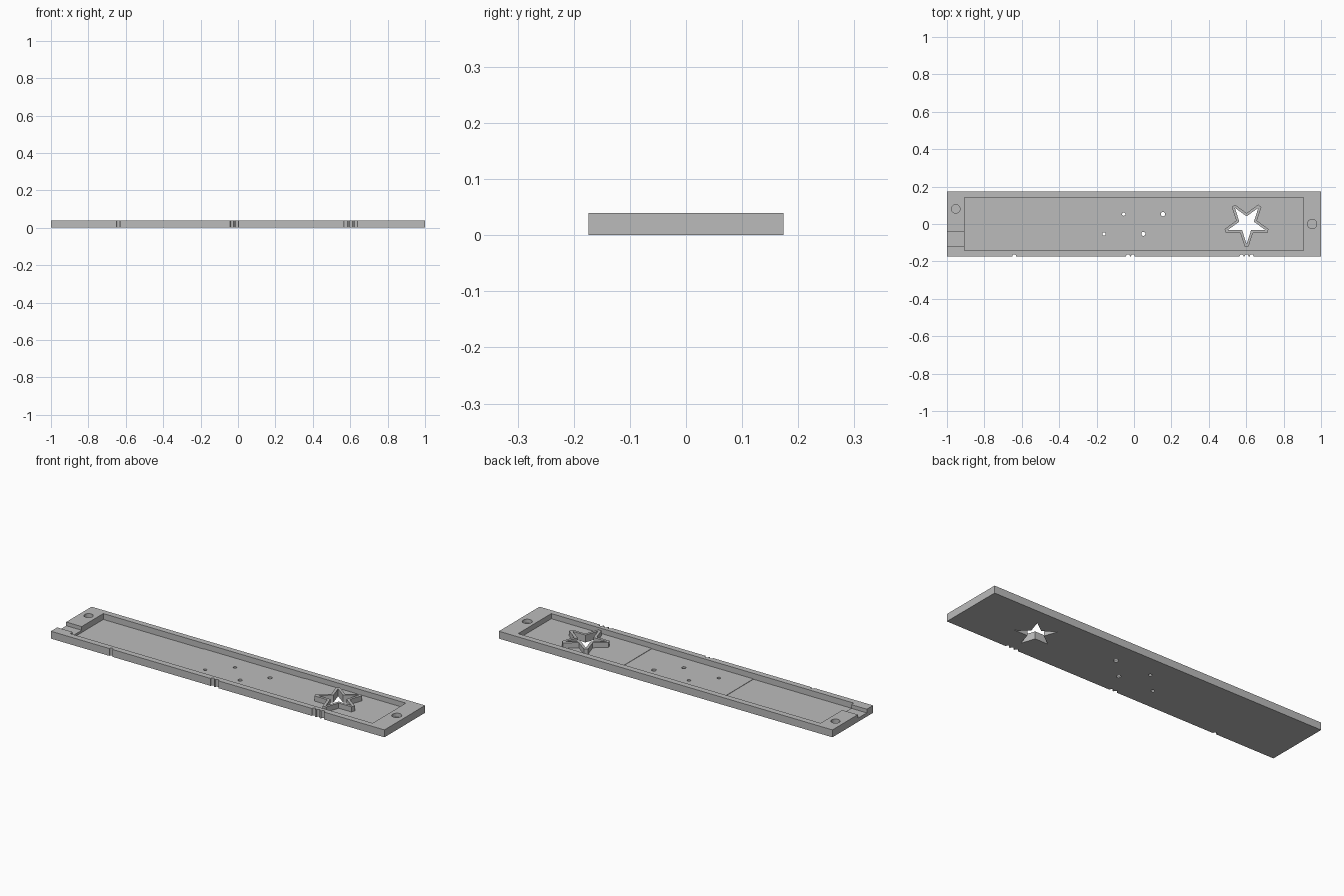
import bpy, bmesh
from math import sin, cos, tan, pi, radians

if "Cube" in bpy.data.objects:
    bpy.data.objects.remove(bpy.data.objects["Cube"], do_unlink=True)

grey = bpy.data.materials.new("plain grey")
grey.use_nodes = True
grey.diffuse_color = (0.5, 0.5, 0.5, 1)
grey.node_tree.nodes["Principled BSDF"].inputs["Base Color"].default_value = (0.5, 0.5, 0.5, 1)

TOP = 0.04
HALF_WIDTH = 0.174


def prism(name, outline, z0, z1):
    """Extrude a flat outline from z0 up to z1."""
    bm = bmesh.new()
    face = bm.faces.new([bm.verts.new((x, y, z0)) for x, y in outline])
    side = bmesh.ops.extrude_face_region(bm, geom=[face])["geom"]
    bmesh.ops.translate(bm, vec=(0, 0, z1 - z0),
                        verts=[v for v in side if isinstance(v, bmesh.types.BMVert)])
    bmesh.ops.recalc_face_normals(bm, faces=bm.faces)
    mesh = bpy.data.meshes.new(name)
    bm.to_mesh(mesh)
    bm.free()
    mesh.materials.append(grey)
    ob = bpy.data.objects.new(name, mesh)
    bpy.context.collection.objects.link(ob)
    return ob


def rect(x0, x1, y0, y1):
    return [(x0, y0), (x1, y0), (x1, y1), (x0, y1)]


def disc(x, y, r, n=24):
    return [(x + r * cos(2 * pi * i / n), y + r * sin(2 * pi * i / n)) for i in range(n)]


def star(x, y, tip, valley, blunt=0):
    """Five-pointed star pointing to -y; blunt is the half width of cut tips."""
    points = []
    for i in range(5):
        a = radians(-90 + 72 * i)
        for s in ((-blunt, blunt) if blunt else (0,)):
            points.append((x + tip * cos(a) - s * sin(a), y + tip * sin(a) + s * cos(a)))
        b = a + radians(36)
        points.append((x + valley * cos(b), y + valley * sin(b)))
    return points


def combine(body, tool, operation):
    mod = body.modifiers.new("cut", "BOOLEAN")
    mod.operation, mod.solver, mod.object = operation, "EXACT", tool
    bpy.context.view_layer.objects.active = body
    bpy.ops.object.modifier_apply(modifier=mod.name)
    bpy.data.objects.remove(tool, do_unlink=True)


def cut(outline, z0, z1=TOP + 0.02):
    combine(plate, prism("cutter", outline, z0, z1), "DIFFERENCE")


# Plate with a recess whose floor rises in three shallow steps
plate = prism("base_plate", rect(-1, 1, -HALF_WIDTH, HALF_WIDTH), 0, TOP)
for x0, floor in ((-0.907, 0.008), (-0.305, 0.010), (0.305, 0.012)):
    cut(rect(x0, 0.907, -0.142, 0.142) if x0 > 0 else rect(x0, x0 + 0.602 + (x0 > -0.5) * 0.008, -0.142, 0.142), floor)

# Star-shaped rim standing in the recess, open right through
STAR_X, HOLE_TIP, RIM = 0.602, 0.107, 0.014
full_tip = HOLE_TIP + RIM / sin(radians(18))
ratio = sin(radians(18)) / sin(radians(54))
cut_tip = 0.12
rim = prism("star_rim", star(STAR_X, 0, cut_tip, full_tip * ratio,
                             (full_tip - cut_tip) * tan(radians(18))), 0.005, TOP)
combine(plate, rim, "UNION")
cut(star(STAR_X, 0, HOLE_TIP, HOLE_TIP * ratio), -0.02)

# Blind round sockets and the open slot at the ends
cut(disc(-0.953, 0.081, 0.023), 0.02)
cut(disc(0.952, 0, 0.025), 0.02)
cut(rect(-1.02, -0.9, -0.12, -0.043), 0.02)

# Small through holes in the floor
for x, y, r in ((-0.055, 0.053, 0.009), (0.155, 0.053, 0.012),
                (-0.16, -0.053, 0.009), (0.05, -0.053, 0.011)):
    cut(disc(x, y, r, 16), -0.02)

# Rounded marking notches along the front edge: one, two and three
for x in (-0.64, -0.032, -0.006, 0.575, 0.602, 0.629):
    cut(disc(x, -HALF_WIDTH + 0.002, 0.01, 16), -0.02)
